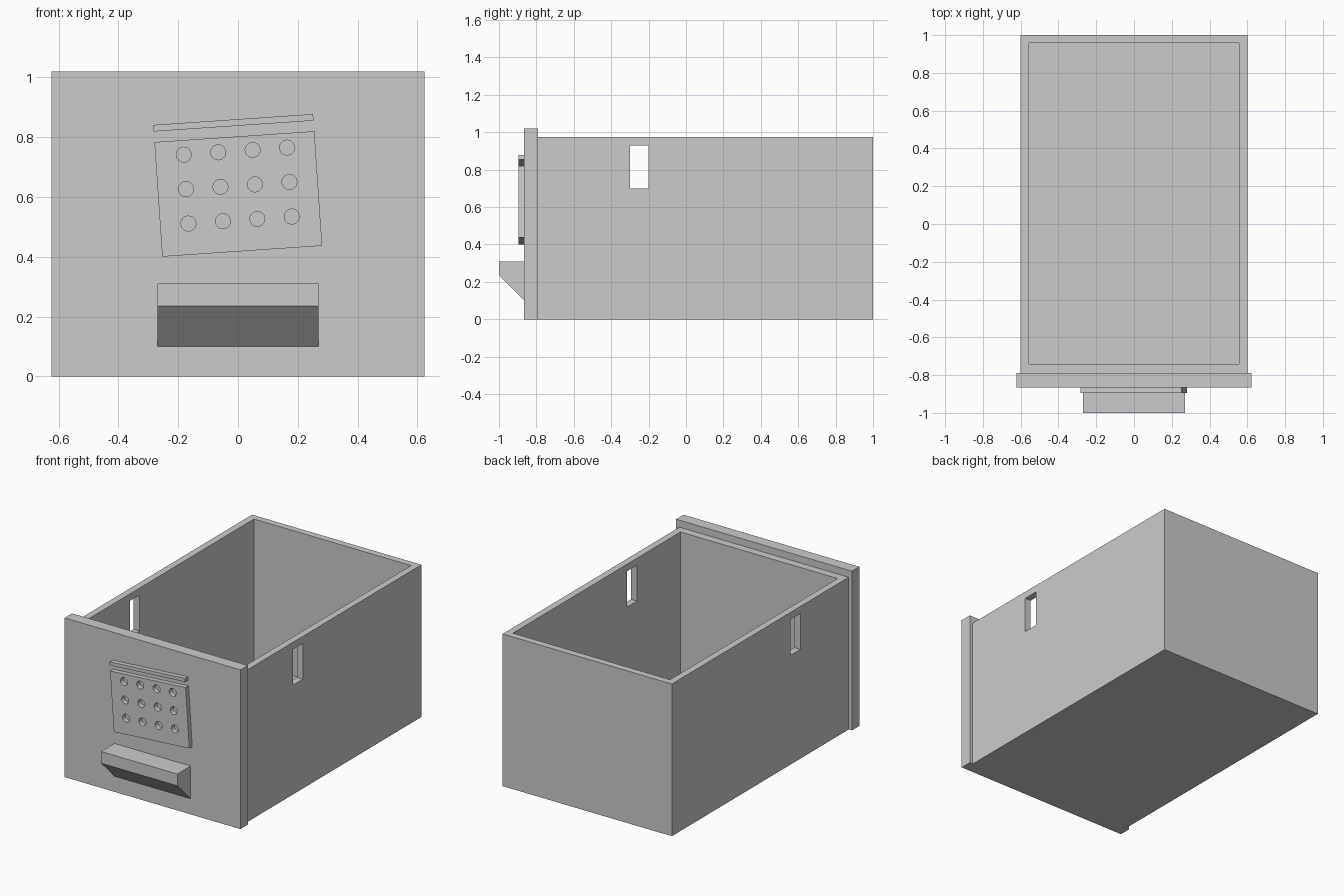
import bpy, bmesh, math
from mathutils import Matrix, Vector

cube = bpy.data.objects.get("Cube")
if cube:
    bpy.data.objects.remove(cube, do_unlink=True)

grey = bpy.data.materials.new("plain grey")
grey.use_nodes = True
grey.diffuse_color = (0.6, 0.6, 0.6, 1)
grey.node_tree.nodes["Principled BSDF"].inputs["Base Color"].default_value = (0.6, 0.6, 0.6, 1)

TILT = Matrix.Rotation(math.radians(-3.9), 4, 'Y')


def finish(name, bm):
    bmesh.ops.recalc_face_normals(bm, faces=bm.faces)
    mesh = bpy.data.meshes.new(name)
    bm.to_mesh(mesh)
    bm.free()
    mesh.materials.append(grey)
    obj = bpy.data.objects.new(name, mesh)
    bpy.context.collection.objects.link(obj)
    return obj


def box(name, low, high):
    low, high = Vector(low), Vector(high)
    bm = bmesh.new()
    bmesh.ops.create_cube(bm, size=1, matrix=Matrix.Translation((low + high) / 2)
                          @ Matrix.Diagonal((high - low).to_4d()))
    return finish(name, bm)


def cut(target, cutter):
    cutter.hide_render = True
    cutter.hide_set(True)
    mod = target.modifiers.new(cutter.name, 'BOOLEAN')
    mod.object = cutter
    mod.operation = 'DIFFERENCE'
    mod.solver = 'EXACT'
    bpy.context.view_layer.objects.active = target
    bpy.ops.object.modifier_apply(modifier=mod.name)
    bpy.data.objects.remove(cutter, do_unlink=True)


# Open drawer body with a slot through both side walls
body = box("drawer_body", (-0.6, -0.79, 0), (0.6, 1, 0.975))
cut(body, box("cavity_cutter", (-0.557, -0.74, 0.045), (0.557, 0.957, 1.2)))
cut(body, box("slot_cutter", (-0.8, -0.3, 0.7), (0.8, -0.2, 0.93)))

# Front panel
box("front_panel", (-0.623, -0.865, 0), (0.623, -0.79, 1.02))

# Handle: wedge profile extruded across x
bm = bmesh.new()
profile = [(-0.865, 0.31), (-1, 0.31), (-1, 0.235), (-0.865, 0.1)]
face = bm.faces.new([bm.verts.new((-0.27, y, z)) for y, z in profile])
side = bmesh.ops.extrude_face_region(bm, geom=[face])["geom"]
bmesh.ops.translate(bm, vec=(0.54, 0, 0),
                    verts=[v for v in side if isinstance(v, bmesh.types.BMVert)])
finish("handle", bm)

# Tilted plate with a grid of round holes
plate = box("vent_plate", (-0.268, -0.03, -0.192), (0.268, 0, 0.192))
bm = bmesh.new()
for column in range(4):
    for row in range(3):
        spot = Vector(((column - 1.5) * 0.1155, -0.02, (row - 1) * 0.1155 + 0.028))
        bmesh.ops.create_cone(bm, cap_ends=True, segments=32, radius1=0.025, radius2=0.025,
                              depth=0.1, matrix=Matrix.Translation(spot)
                              @ Matrix.Rotation(math.pi / 2, 4, 'X'))
cut(plate, finish("hole_cutter", bm))
plate.data.transform(Matrix.Translation((0.001, -0.865, 0.61)) @ TILT)

# Tilted strip above the plate
strip = box("vent_strip", (-0.268, -0.03, -0.011), (0.268, 0, 0.011))
strip.data.transform(Matrix.Translation((-0.0155, -0.865, 0.848)) @ TILT)
